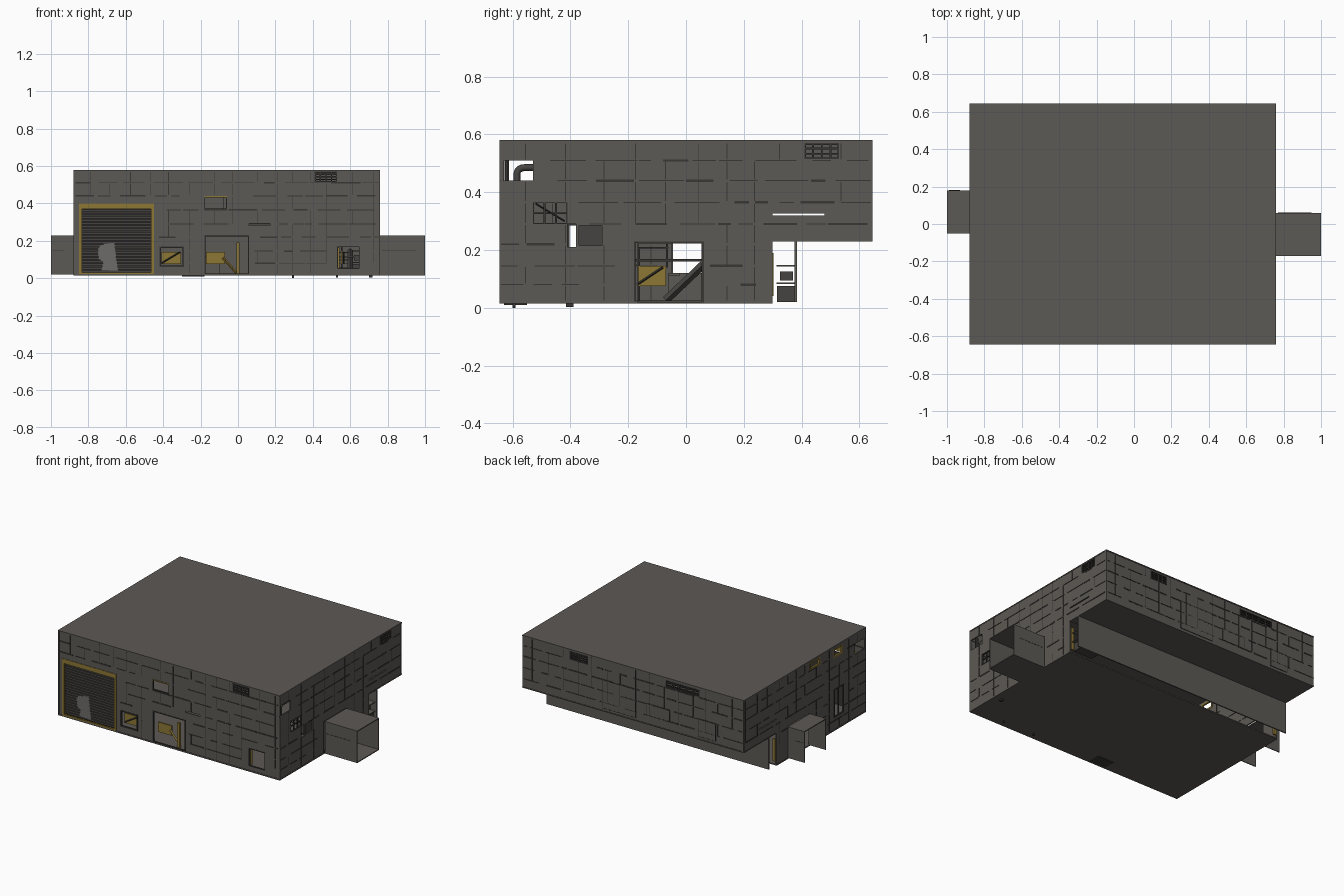
import bpy, bmesh, math, random
from mathutils import Vector, Matrix

if "Cube" in bpy.data.objects:
    bpy.data.objects.remove(bpy.data.objects["Cube"])

random.seed(7)


def material(name, rgb):
    m = bpy.data.materials.new(name)
    m.diffuse_color = (*rgb, 1)
    m.use_nodes = True
    m.node_tree.nodes["Principled BSDF"].inputs["Base Color"].default_value = m.diffuse_color
    return m


GREY = material("panel grey", (0.108, 0.100, 0.090))
DARK = material("seam dark grey", (0.040, 0.038, 0.035))
SHUTTER = material("shutter grey", (0.060, 0.057, 0.053))
YELLOW = material("trim yellow", (0.27, 0.185, 0.035))
LIGHT = material("worn light grey", (0.15, 0.145, 0.14))


def finish(name, bm, mat):
    me = bpy.data.meshes.new(name)
    bm.to_mesh(me)
    bm.free()
    me.materials.append(mat)
    ob = bpy.data.objects.new(name, me)
    bpy.context.collection.objects.link(ob)
    return ob


def add_box(bm, lo, hi):
    lo, hi = Vector(lo), Vector(hi)
    size = hi - lo
    mat = Matrix.Translation((lo + hi) / 2) @ Matrix.Diagonal((*size, 1))
    bmesh.ops.create_cube(bm, size=1, matrix=mat)


def boxes(name, mat, *spans):
    bm = bmesh.new()
    for lo, hi in spans:
        add_box(bm, lo, hi)
    return finish(name, bm, mat)


def at(axis, p, a, z):
    """Point on a wall: axis is the wall's normal axis."""
    return (a, p, z) if axis == 'y' else (p, a, z)


def span(axis, p, d, a0, a1, z0, z1):
    return at(axis, p - d, a0, z0), at(axis, p + d, a1, z1)


def inside(a, z, h):
    return h[0] < a < h[1] and h[2] < z < h[3]


def wall(name, axis, pos, a0, a1, z0, z1, holes, seams=True):
    """Thin wall with rectangular openings and a grid of raised seam strips."""
    A = sorted({a0, a1, *[min(max(v, a0), a1) for h in holes for v in h[:2]]})
    Z = sorted({z0, z1, *[min(max(v, z0), z1) for h in holes for v in h[2:]]})
    bm = bmesh.new()
    for i in range(len(A) - 1):
        for j in range(len(Z) - 1):
            if any(inside((A[i] + A[i+1]) / 2, (Z[j] + Z[j+1]) / 2, h) for h in holes):
                continue
            quad = [(A[i], Z[j]), (A[i+1], Z[j]), (A[i+1], Z[j+1]), (A[i], Z[j+1])]
            bm.faces.new([bm.verts.new(at(axis, pos, *q)) for q in quad])
    bmesh.ops.remove_doubles(bm, verts=bm.verts, dist=1e-5)
    ob = finish(name, bm, GREY)
    sol = ob.modifiers.new("thickness", 'SOLIDIFY')
    sol.thickness, sol.offset = 0.008, 0
    if not seams:
        return
    bm = bmesh.new()

    def strip(b0, b1, y0, y1):
        clear = all(b1 < h[0] or b0 > h[1] or y1 < h[2] or y0 > h[3] for h in holes)
        if clear and b0 > a0 and b1 < a1 and y0 > z0 and y1 < z1:
            add_box(bm, *span(axis, pos, 0.0065, b0, b1, y0, y1))

    rows = [0.08, 0.145, 0.22, 0.29, 0.365, 0.44, 0.51]
    for z in rows:
        a = a0 + 0.005
        while a < a1:
            n = random.uniform(0.04, 0.16)
            t = random.choice((0.002, 0.002, 0.004))
            strip(a, min(a + n, a1 - 0.004), z - t, z + t)
            a += n + random.uniform(0.005, 0.06)
    a = a0 + 0.09
    while a < a1:
        for lo, hi in zip([0.022] + rows, rows + [0.572]):
            if random.random() < 0.8:
                strip(a - 0.0015, a + 0.0015, lo + 0.004, hi - 0.004)
        a += random.uniform(0.08, 0.14)
    finish(name + "_seams", bm, DARK)


def frame(name, axis, pos, h, mat, w=0.006, bars=0, posts=0, d=0.006):
    """Border round an opening, with optional slats and uprights."""
    a0, a1, z0, z1 = h
    s = [span(axis, pos, d, a0, a0 + w, z0, z1), span(axis, pos, d, a1 - w, a1, z0, z1),
         span(axis, pos, d, a0, a1, z0, z0 + w), span(axis, pos, d, a0, a1, z1 - w, z1)]
    for i in range(bars):
        z = z0 + (z1 - z0) * (i + 1) / (bars + 1)
        s.append(span(axis, pos, d * .6, a0, a1, z - .003, z + .003))
    for i in range(posts):
        a = a0 + (a1 - a0) * (i + 1) / (posts + 1)
        s.append(span(axis, pos, d * .6, a - .003, a + .003, z0, z1))
    boxes(name, mat, *s)


def beam(name, p, q, r, mat, verts=4):
    p, q = Vector(p), Vector(q)
    bm = bmesh.new()
    rot = (q - p).to_track_quat('Z', 'Y').to_matrix().to_4x4()
    bmesh.ops.create_cone(bm, cap_ends=True, segments=verts, radius1=r, radius2=r,
                          depth=(q - p).length, matrix=Matrix.Translation((p + q) / 2) @ rot)
    return finish(name, bm, mat)


X0, X1, Y0, Y1, ZB, ZT = -0.88, 0.76, -0.645, 0.645, 0.02, 0.58
FX, RX, LX, BY = Y0 + 0.007, X1 - 0.006, X0 + 0.006, Y1 - 0.007

# openings: (from, to, bottom, top)
gate = (-0.85, -0.45, 0.02, 0.40)
f_low, f_door = (-0.42, -0.29, 0.06, 0.17), (-0.18, 0.06, 0.02, 0.23)
f_right, f_high = (0.53, 0.65, 0.05, 0.17), (-0.18, -0.06, 0.37, 0.44)
f_vent, f_slit = (0.41, 0.53, 0.515, 0.57), (0.06, 0.17, 0.282, 0.292)
under = (0.30, 0.70, 0.0, 0.23)
r_pipe, r_rec = (-0.63, -0.53, 0.44, 0.51), (-0.53, -0.41, 0.29, 0.365)
r_gap, r_box = (-0.41, -0.38, 0.21, 0.29), (-0.37, -0.29, 0.215, 0.285)
r_door, r_vent = (-0.18, 0.06, 0.02, 0.23), (0.41, 0.53, 0.515, 0.57)
r_slit = (0.30, 0.48, 0.32, 0.327)
l_door, l_win = (-0.05, 0.18, 0.02, 0.23), (-0.41, -0.31, 0.10, 0.29)
l_a, l_b, l_c = (-0.16, -0.05, 0.515, 0.565), (-0.40, -0.30, 0.50, 0.56), r_pipe
b_v1, b_v2 = (0.28, 0.41, 0.51, 0.565), (-0.55, -0.30, 0.515, 0.56)
b_big, b_mid, b_low = (-0.08, 0.17, 0.25, 0.44), (-0.33, -0.16, 0.29, 0.37), (-0.67, -0.54, 0.25, 0.37)

# outer walls
wall("front_wall", 'y', FX, X0, X1, ZB, ZT, [gate, f_low, f_door, f_right, f_high, f_vent, f_slit])
wall("right_wall", 'x', RX, Y0, Y1, ZB, ZT,
     [under, r_pipe, r_rec, r_gap, r_box, r_door, r_vent, r_slit])
wall("left_wall", 'x', LX, Y0, Y1, ZB, ZT, [under, l_door, l_win, l_a, l_b, l_c, r_slit])
wall("back_wall", 'y', BY, X0, X1, 0.23, ZT, [b_v1, b_v2])
wall("lower_back_wall", 'y', 0.38, X0, X1, ZB, 0.23, [], False)

# recessed panels behind the large back openings
for n, h in (("big", b_big), ("mid", b_mid), ("low", b_low)):
    frame("back_panel_border_" + n, 'y', Y1 - 0.003, h, DARK, w=0.003, d=0.003)
    boxes("back_panel_" + n, GREY, span('y', Y1 - 0.004, 0.003, *h))

# roof, floor and overhang underside
boxes("roof", GREY, ((X0, Y0, 0.573), (X1, Y1, ZT)))
boxes("floor", GREY, ((X0, Y0, 0.014), (X1, 0.30, 0.022)))
boxes("overhang_floor", GREY, ((X0, 0.30, 0.23), (X1, Y1, 0.236)))

# side connectors: open tunnels; only the right one has a floor
for n, x0, x1, y0, y1 in (("right", X1, 1.0, -0.17, 0.06), ("left", -1.0, X0, -0.05, 0.18)):
    s = [((x0, y0, ZB), (x1, y0 + .005, .228)), ((x0, y1 - .005, ZB), (x1, y1, .228)),
         ((x0, y0, .222), (x1, y1, .228))]
    if n == "right":
        s.append(((x0, y0, 0.014), (x1, y1, 0.02)))
    boxes(n + "_connector", GREY, *s)
    boxes(n + "_connector_seams", DARK,
          *[((x0 + .01, y - .001, .147), (x1 - .05, y + .001, .151)) for y in (y0, y1)])

# front shutter gate with yellow surround
boxes("gate_frame", YELLOW, span('y', Y0 + .006, .006, -.85, -.45, .37, .40),
      span('y', Y0 + .006, .006, -.85, -.835, ZB, .37), span('y', Y0 + .006, .006, -.465, -.45, ZB, .37),
      span('y', Y0 + .006, .006, -.835, -.465, ZB, .03))
boxes("gate_backing", DARK, span('y', Y0 + .026, .003, -.84, -.46, ZB, .372))
boxes("gate_slats", SHUTTER,
      *[span('y', Y0 + .019, .005, -.835, -.465, .031 + i * .017, .044 + i * .017) for i in range(20)])
bm = bmesh.new()
patch = [(-.75, .16), (-.73, .18), (-.66, .19), (-.65, .10), (-.64, .04), (-.73, .045), (-.72, .09), (-.745, .10)]
bm.faces.new([bm.verts.new((x, Y0 + .012, z)) for x, z in patch])
finish("gate_torn_patch", bm, LIGHT)

# window and door borders, grilles
frame("front_low_window", 'y', FX, f_low, DARK, w=0.008)
frame("front_door_border", 'y', FX, f_door, DARK)
frame("front_right_window", 'y', FX, f_right, DARK, w=0.004)
frame("front_high_window", 'y', FX, f_high, DARK, w=0.003)
boxes("front_high_lintel", YELLOW, span('y', FX, .007, -.18, -.06, .433, .44))
frame("front_vent", 'y', FX, f_vent, DARK, bars=3, posts=3)
frame("right_vent", 'x', RX, r_vent, DARK, bars=2, posts=3)
frame("right_recess", 'x', RX, r_rec, DARK, w=0.003, posts=2, bars=1)
frame("right_door_border", 'x', RX, r_door, DARK)
frame("back_vent_left", 'y', BY, b_v1, DARK, bars=3, posts=3)
frame("back_vent_right", 'y', BY, b_v2, DARK, bars=2, posts=4)
frame("left_window", 'x', LX, l_win, DARK, posts=1)
frame("left_top_window_a", 'x', LX, l_a, YELLOW, w=.01)
frame("left_top_window_b", 'x', LX, l_b, YELLOW, w=.01)
boxes("right_wall_cabinet", SHUTTER, ((.70, -.37, .215), (.75, -.29, .285)))

# yellow barriers and posts seen through the openings
boxes("front_window_barrier", YELLOW, ((-.41, -.61, .075), (-.305, -.60, .14)))
beam("front_window_brace", (-.41, -.613, .08), (-.31, -.613, .14), .004, DARK)
boxes("door_barrier", YELLOW, ((-.17, -.60, .075), (-.07, -.59, .14)))
beam("door_brace", (-.08, -.60, .11), (-.01, -.60, .03), .007, YELLOW)
boxes("yellow_posts", YELLOW, ((-.008, -.63, .022), (.008, -.615, .19)),
      ((.533, -.63, .055), (.543, -.62, .165)), ((.73, .293, .04), (.75, .303, .19)),
      ((-.87, .293, .04), (-.85, .303, .19)))

# interior stair hall lined up with the right entrance
boxes("stair_barrier", YELLOW, ((.55, -.17, .075), (.56, -.07, .145)))
beam("stair_barrier_brace", (.565, -.17, .08), (.565, -.08, .14), .004, DARK)
boxes("stair_rails", DARK, ((.55, -.18, .16), (.56, .06, .168)), ((.55, -.17, .022), (.56, -.16, .21)),
      ((.55, -.07, .14), (.56, -.062, .22)), ((.55, -.17, .205), (.56, -.06, .211)))
for x in (.50, .60):
    beam("stair_stringer", (x, -.07, .026), (x, .06, .15), .014, SHUTTER)
boxes("stair_treads", GREY, *[((.50, -.06 + i * .02, .035 + i * .02), (.60, -.04 + i * .02, .04 + i * .02))
                              for i in range(6)])
boxes("stair_landing", GREY, ((.45, -.06, .112), (.62, -.02, .12)), ((-.2, -.06, .02), (-.1, .06, .12)))

# bent pipe in the high right corner window
cu = bpy.data.curves.new("pipe", 'CURVE')
cu.dimensions, cu.bevel_depth, cu.bevel_resolution = '3D', 0.012, 2
sp = cu.splines.new('POLY')
pts = [(-.585, .42), (-.585, .465)] + [(-.56 - .025 * math.cos(t), .465 + .02 * math.sin(t))
                                       for t in (.4, .8, 1.2, 1.57)] + [(-.50, .485)]
sp.points.add(len(pts) - 1)
for p, (y, z) in zip(sp.points, pts):
    p.co = (.72, y, z, 1)
pipe = bpy.data.objects.new("corner_pipe", cu)
cu.materials.append(SHUTTER)
bpy.context.collection.objects.link(pipe)
beam("pipe_riser", (.72, -.62, .42), (.72, -.62, .53), .008, SHUTTER, 10)
beam("recess_brace", (.73, -.52, .36), (.73, -.42, .30), .003, DARK)

# corridor crates and shelves below the overhang
boxes("corridor_crates", SHUTTER, ((.60, .315, .02), (.74, .375, .075)), ((.62, .325, .095), (.72, .37, .125)))
boxes("corridor_shelves", GREY, ((.60, .313, .082), (.75, .376, .088)), ((.60, .313, .143), (.75, .376, .148)))

# small feet and step under the floor
boxes("feet", DARK, ((.29, -.60, 0), (.30, -.59, .016)), ((.525, -.60, 0.005), (.535, -.59, .016)),
      ((.70, -.415, .003), (.72, -.39, .016)), ((-.30, -.63, .01), (-.18, -.55, .016)))
